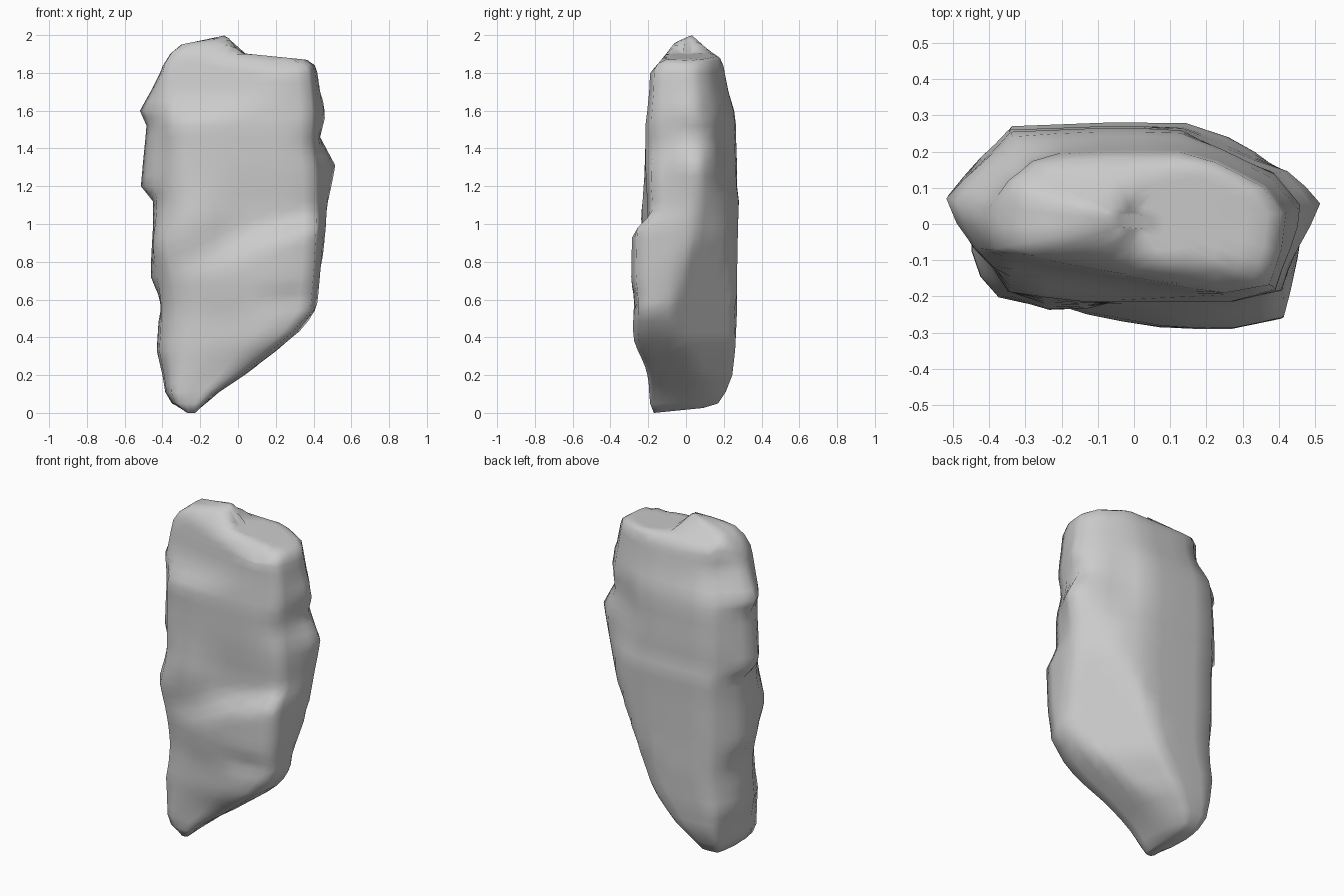
import bpy, bmesh
from math import exp
from mathutils import Vector

# Silhouette stations: z, left x, right x, front y, back y
STATIONS = [
    (0.00, -0.28, -0.22, -0.17, 0.09), (0.05, -0.35, -0.17, -0.19, 0.17),
    (0.11, -0.385, -0.10, -0.195, 0.21), (0.20, -0.40, 0.035, -0.20, 0.245),
    (0.33, -0.43, 0.21, -0.20, 0.26), (0.43, -0.425, 0.335, -0.20, 0.265),
    (0.54, -0.425, 0.43, -0.20, 0.27), (0.72, -0.465, 0.445, -0.21, 0.27),
    (0.98, -0.45, 0.475, -0.205, 0.275), (1.12, -0.45, 0.485, -0.205, 0.28),
    (1.20, -0.515, 0.495, -0.21, 0.27), (1.31, -0.505, 0.515, -0.215, 0.27),
    (1.46, -0.49, 0.435, -0.215, 0.265), (1.52, -0.485, 0.45, -0.215, 0.265),
    (1.60, -0.52, 0.47, -0.205, 0.255), (1.70, -0.465, 0.435, -0.195, 0.225),
    (1.80, -0.415, 0.42, -0.19, 0.205),
]
# Calmer width away from the pointed flanks: z, left x, right x
CALM = [(.54, -.425, .43), (.75, -.44, .45), (1.0, -.44, .465), (1.3, -.455, .455),
        (1.6, -.445, .44), (1.8, -.415, .42)]
# Normalised slab cross-section, counter-clockwise from the left tip
OUTLINE = [(-1, .2), (-.96, -.4), (-.78, -.9), (-.3, -1), (.15, -1), (.6, -1),
           (.89, -.89), (.97, -.4), (1, .12), (.87, .5), (.55, .85), (.3, 1),
           (-.2, 1), (-.76, .96), (-.9, .65)]
# Top height along x, and the slope limit along y
TOP_X = [(-.42, 1.82), (-.36, 1.9), (-.3, 1.95), (-.06, 2.0), (.01, 1.905), (.36, 1.87), (.43, 1.84)]
TOP_Y = [(-.19, 1.80), (-.13, 1.87), (-.06, 1.96), (.03, 2.0), (.12, 1.92), (.18, 1.88), (.21, 1.82)]
# Slanted cuts, each an outward direction and a table of z, limit
CUTS = [
    # lower back right flank
    (Vector((.77, .64, 0)), [(0, .04), (.2, .08), (.36, .19), (.54, .25), (.93, .375),
                             (1.31, .435), (1.6, .38), (1.8, .36), (2, .35)]),
    # upper front left
    (Vector((-.164, -.986, 0)), [(1.45, .30), (1.6, .20), (1.68, .165), (1.8, .15), (2, .12)]),
]
# Bumps and dents: centre, radii, push
DENTS = [
    ((-.20, -.21, 1.04), (.10, .12, .18), (0, -.05, 0)),
    ((-.40, -.16, .90), (.10, .12, .14), (-.05, -.025, 0)),
    ((.26, -.27, .60), (.11, .10, .05), (0, .035, 0)),
    ((-.08, -.2, .45), (.12, .10, .14), (0, .02, 0)),
    ((.44, -.19, 1.42), (.10, .10, .10), (-.02, .02, 0)),
    ((-.44, -.17, 1.40), (.08, .08, .18), (.03, .02, 0)),
    ((-.43, .06, .60), (.10, .09, .09), (.025, 0, 0)),
    ((.28, .25, 1.42), (.13, .10, .20), (-.01, -.03, 0)),
    ((-.36, .20, 1.78), (.10, .10, .14), (.04, -.03, 0)),
]


def lerp_table(table, v):
    for a, b in zip(table, table[1:]):
        if v <= b[0]:
            t = max(0, (v - a[0]) / (b[0] - a[0]))
            return [p + (q - p) * t for p, q in zip(a[1:], b[1:])]
    return list(table[-1][1:])


def ramp(v, a, b):
    t = min(1, max(0, (v - a) / (b - a)))
    return t * t * (3 - 2 * t)


def sculpt(p):
    """Push the lower front out under a diagonal ledge, add dents, then slice."""
    q = p.copy()
    ledge = lerp_table([(-.45, .70), (-.15, .78), (.1, .93), (.45, 1.03)], p.x)[0]
    below = 1 - ramp(p.z, ledge - .05, ledge + .05)
    q.y -= .08 * below * ramp(p.x, -.4, .15) * ramp(p.z, .15, .42) * ramp(-p.y, -.02, .17)
    for c, r, push in DENTS:
        d2 = sum(((p[i] - c[i]) / r[i]) ** 2 for i in range(3))
        q += Vector(push) * exp(-d2)
    for normal, limits in CUTS:
        over = normal.dot(q) - lerp_table(limits, q.z)[0]
        if over > 0 and (q.z > 1.4 or normal.x > 0):
            q -= normal * over
    return q


# Subdivided outline
loop = []
for a, b in zip(OUTLINE, OUTLINE[1:] + OUTLINE[:1]):
    loop += [a, ((a[0] + b[0]) / 2, (a[1] + b[1]) / 2)]


def ring(station, scale=1.0, cap=0.0):
    z0, xl, xr, yf, yb = station
    cl, cr = lerp_table(CALM, z0) if z0 >= .54 else (xl, xr)
    out = []
    for u, v in loop:
        w = exp(-((v - .15) / .45) ** 2)
        l, r = cl + (xl - cl) * w, cr + (xr - cr) * w
        x = (l + r) / 2 + u * scale * (r - l) / 2
        y = (yf + yb) / 2 + v * scale * (yb - yf) / 2
        z = z0 if z0 else max(0, (y + .17) * .1)
        if cap:
            top = min(lerp_table(TOP_X, x)[0], lerp_table(TOP_Y, y)[0])
            z += cap * (top - z)
        out.append(Vector((x, y, z)))
    return out


# Body rings, then cap rings closing over the uneven top
rings = []
for a, b in zip(STATIONS, STATIONS[1:]):
    n = max(1, round((b[0] - a[0]) / .05))
    for k in range(n):
        rings.append(ring([p + (q - p) * k / n for p, q in zip(a, b)]))
rings.append(ring(STATIONS[-1]))
for s, c in [(.97, .8), (.88, 1), (.74, 1), (.58, 1), (.4, 1), (.2, 1), (.12, 1)]:
    rings.append(ring(STATIONS[-1], s, c))

bm = bmesh.new()
rows = [[bm.verts.new(sculpt(p)) for p in r] for r in rings]
n = len(loop)
for lo, hi in zip(rows, rows[1:]):
    for i in range(n):
        j = (i + 1) % n
        bm.faces.new((lo[i], lo[j], hi[j], hi[i]))
bm.faces.new(rows[0][::-1])
bm.faces.new(rows[-1])
bmesh.ops.recalc_face_normals(bm, faces=bm.faces)

mesh = bpy.data.meshes.new("rock")
bm.to_mesh(mesh)
bm.free()
rock = bpy.data.objects.new("standing_rock", mesh)
bpy.context.collection.objects.link(rock)
bpy.context.view_layer.objects.active = rock
rock.select_set(True)
bpy.ops.object.shade_smooth_by_angle(angle=1.3)
